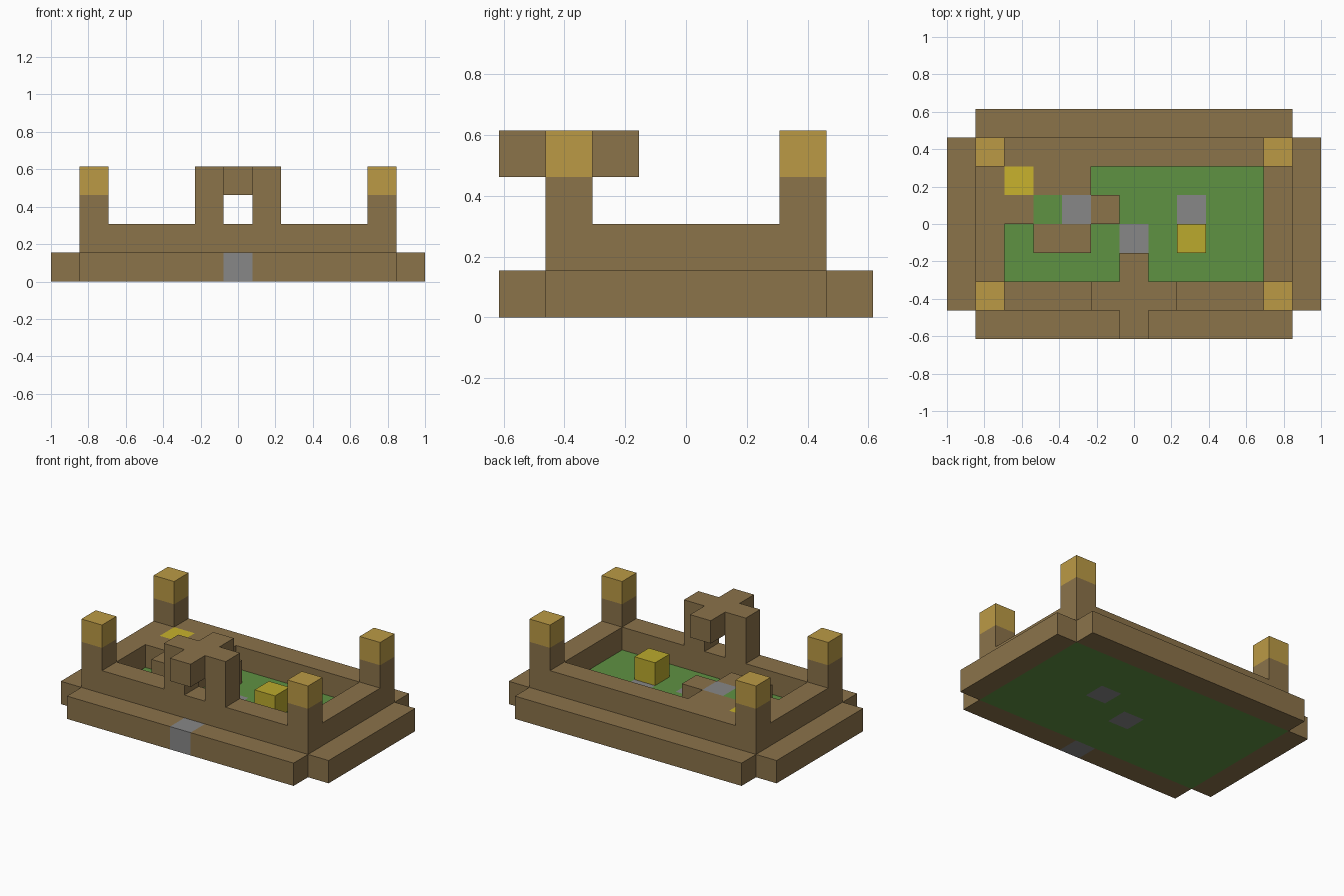
import bpy, bmesh
from itertools import product
from mathutils import Vector

cube = bpy.data.objects.get("Cube")
if cube:
    bpy.data.objects.remove(cube)

# The courtyard is laid out on a grid of equal blocks
COLS, ROWS = 13, 8
U = 2 / COLS
ORIGIN = Vector((-COLS * U / 2, -ROWS * U / 2, 0))


def material(name, rgb):
    linear = [(c / 255 / 12.92) if c < 11 else ((c / 255 + 0.055) / 1.055) ** 2.4 for c in rgb]
    mat = bpy.data.materials.new(name)
    mat.use_nodes = True
    mat.diffuse_color = (*linear, 1)
    bsdf = mat.node_tree.nodes["Principled BSDF"]
    bsdf.inputs["Base Color"].default_value = (*linear, 1)
    bsdf.inputs["Roughness"].default_value = 0.9
    return mat


brown = material("brown_wood", (139, 115, 74))
green = material("grass_green", (95, 146, 66))
gray = material("stone_gray", (135, 135, 135))
gold = material("pale_gold", (187, 154, 69))
yellow = material("bright_yellow", (200, 178, 45))
ochre = material("deep_yellow", (187, 170, 45))

blocks = {}   # grid cell -> part name
parts = {}    # part name -> material


def fill(name, mat, start, size=(1, 1, 1)):
    """Fill a box of cells; a later part replaces earlier cells."""
    parts[name] = mat
    for step in product(*map(range, size)):
        blocks[tuple(a + b for a, b in zip(start, step))] = name


# Ground slab with surrounding ledge
fill("lawn", green, (1, 1, 0), (11, 6, 1))
for side, y in (("front", 0), ("back", 7)):
    fill(side + "_ledge", brown, (1, y, 0), (11, 1, 1))
for side, x in (("right", 0), ("left", 12)):
    fill(side + "_ledge", brown, (x, 1, 0), (1, 6, 1))

# Paving stones set in the ground
fill("doorstep", gray, (6, 0, 0))
fill("center_stone", gray, (6, 3, 0))
fill("lawn_stone", gray, (8, 4, 0))

# Perimeter wall
for y in (1, 6):
    fill("perimeter_wall", brown, (1, y, 1), (11, 1, 1))
for x in (1, 11):
    fill("perimeter_wall", brown, (x, 1, 1), (1, 6, 1))

# Corner towers with gold caps
for x, y in product((1, 11), (1, 6)):
    name = ("right" if x == 1 else "left") + ("_front" if y == 1 else "_back")
    fill(name + "_tower", brown, (x, y, 2))
    fill(name + "_tower_cap", gold, (x, y, 3))

# Gatehouse: two posts carrying a cross-shaped roof
for x in (5, 7):
    fill("gate_posts", brown, (x, 1, 2))
fill("gate_roof", brown, (5, 1, 3), (3, 1, 1))
fill("gate_roof", brown, (6, 0, 3), (1, 3, 1))

# Raised terrace in the back right corner
fill("terrace", brown, (2, 5, 1), (3, 1, 1))
fill("terrace", brown, (2, 4, 1), (4, 1, 1))
fill("terrace", brown, (3, 3, 1), (2, 1, 1))
fill("terrace_grass", green, (3, 4, 1))
fill("terrace_stone", gray, (4, 4, 1))
fill("terrace_lamp", yellow, (2, 5, 1))

# Yellow crate on the lawn
fill("crate", ochre, (8, 3, 1))


def build(name, mat):
    """Make one mesh from the exposed faces of a part's cells."""
    bm = bmesh.new()
    for cell in [c for c, n in blocks.items() if n == name]:
        for axis, sign in product(range(3), (-1, 1)):
            near = list(cell)
            near[axis] += sign
            if tuple(near) in blocks:
                continue
            normal, a, b = Vector(), Vector(), Vector()
            normal[axis] = sign / 2
            a[(axis + 1) % 3] = 0.5
            b[(axis + 2) % 3] = 0.5 * sign
            mid = Vector(cell) + Vector((0.5, 0.5, 0.5)) + normal
            corners = (mid - a - b, mid + a - b, mid + a + b, mid - a + b)
            bm.faces.new([bm.verts.new(ORIGIN + p * U) for p in corners])
    bmesh.ops.remove_doubles(bm, verts=bm.verts, dist=U / 100)
    mesh = bpy.data.meshes.new(name)
    bm.to_mesh(mesh)
    bm.free()
    mesh.materials.append(mat)
    bpy.context.scene.collection.objects.link(bpy.data.objects.new(name, mesh))


for part, mat in parts.items():
    build(part, mat)
